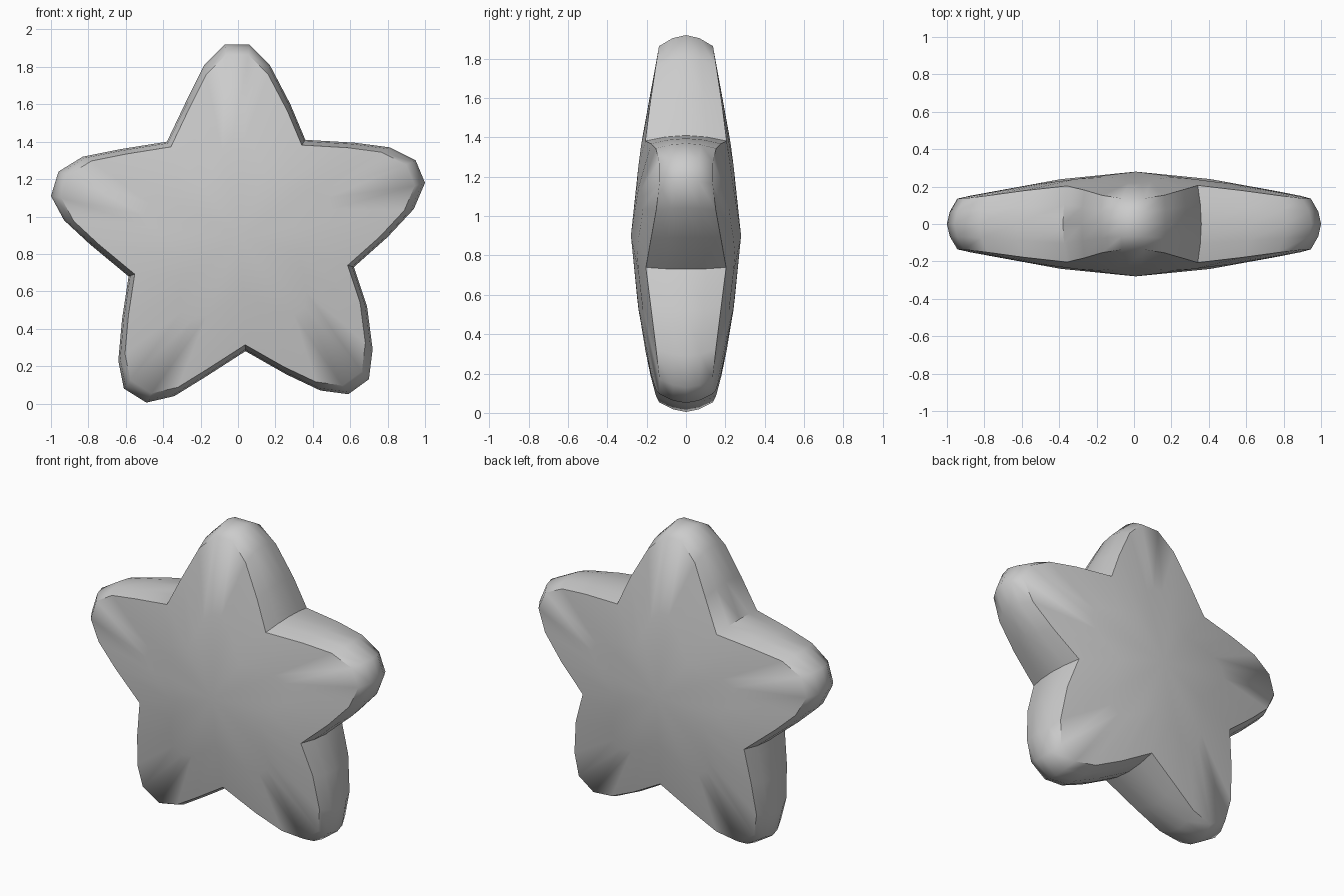
import bpy, bmesh, math

if "Cube" in bpy.data.objects:
    bpy.data.objects.remove(bpy.data.objects["Cube"])

CX, CZ = 0.01, 0.90

# Star outline in the front plane (x, z), clockwise from the top tip
OUTLINE = [
    (-0.07, 1.92), (0.06, 1.92), (0.17, 1.81), (0.28, 1.60), (0.36, 1.41),
    (0.62, 1.395), (0.81, 1.37), (0.95, 1.30), (1.0, 1.18), (0.94, 1.04), (0.80, 0.89), (0.62, 0.73),
    (0.69, 0.52), (0.72, 0.29), (0.70, 0.13), (0.59, 0.05), (0.44, 0.07), (0.26, 0.155), (0.04, 0.28),
    (-0.17, 0.145), (-0.34, 0.04), (-0.49, 0.005), (-0.61, 0.08), (-0.64, 0.23), (-0.62, 0.45), (-0.585, 0.68),
    (-0.79, 0.85), (-0.93, 0.98), (-1.0, 1.11), (-0.96, 1.24), (-0.83, 1.32), (-0.63, 1.36), (-0.38, 1.40),
    (-0.28, 1.61), (-0.18, 1.81),
]


def half_depth(r):
    """Domed face: thick in the middle, thin toward the tips."""
    return 0.28 - 0.1 * r if r < 0.4 else 0.24 - 0.182 * (r - 0.4)


bm = bmesh.new()


def ring(scale, depth_factor, side):
    verts = []
    for x, z in OUTLINE:
        dx, dz = (x - CX) * scale, (z - CZ) * scale
        y = side * depth_factor * half_depth(math.hypot(dx, dz))
        verts.append(bm.verts.new((CX + dx, y, CZ + dz)))
    return verts


# Rings from the front face, round the edge, to the back face
rings = [ring(s, d, -1) for s, d in ((0.5, 1), (0.945, 1), (0.985, 0.52))]
rings.append(ring(1.0, 0, 1))
rings += [ring(s, d, 1) for s, d in ((0.985, 0.52), (0.945, 1), (0.5, 1))]
n = len(OUTLINE)
for a, b in zip(rings, rings[1:]):
    for i in range(n):
        j = (i + 1) % n
        bm.faces.new((a[i], a[j], b[j], b[i]))

# Close each face with a fan to the centre peak
for loop, y in ((rings[0], -0.28), (rings[-1], 0.28)):
    peak = bm.verts.new((CX, y, CZ))
    for i in range(n):
        bm.faces.new((loop[i], loop[(i + 1) % n], peak))

bmesh.ops.recalc_face_normals(bm, faces=bm.faces)
mesh = bpy.data.meshes.new("star_body")
bm.to_mesh(mesh)
bm.free()
star = bpy.data.objects.new("star_body", mesh)
bpy.context.collection.objects.link(star)

# Smooth arms with crisp notches
bpy.context.view_layer.objects.active = star
star.select_set(True)
bpy.ops.object.shade_smooth_by_angle(angle=math.radians(52))
